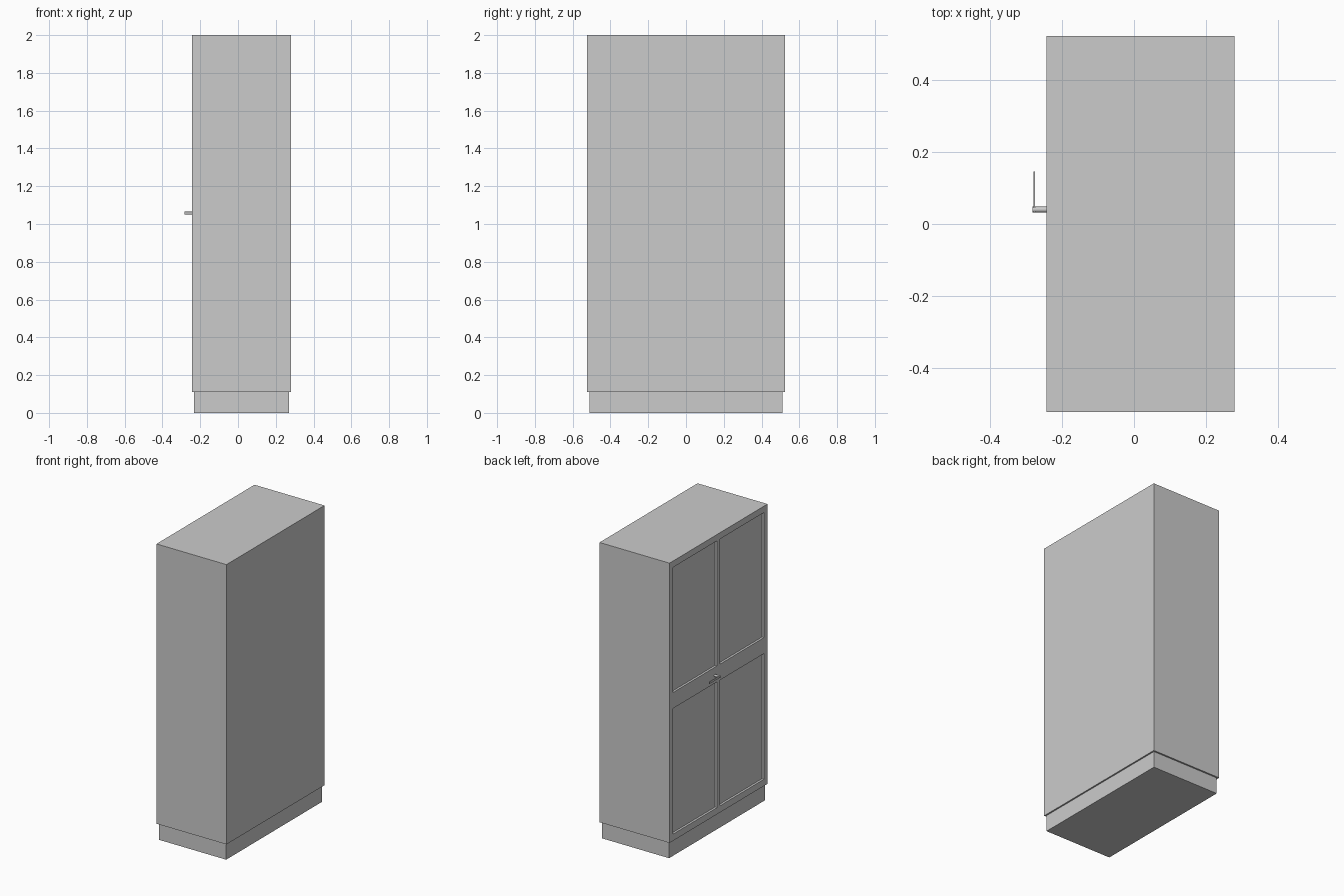
import bpy, bmesh, math
from mathutils import Vector, Matrix

if "Cube" in bpy.data.objects:
    bpy.data.objects.remove(bpy.data.objects["Cube"])


def finish(bm, name):
    bmesh.ops.recalc_face_normals(bm, faces=bm.faces[:])
    me = bpy.data.meshes.new(name)
    bm.to_mesh(me)
    bm.free()
    ob = bpy.data.objects.new(name, me)
    bpy.context.collection.objects.link(ob)
    return ob


def box_bm(lo, hi):
    bm = bmesh.new()
    lo, hi = Vector(lo), Vector(hi)
    m = Matrix.Translation((lo + hi) / 2) @ Matrix.Diagonal((*(hi - lo), 1))
    bmesh.ops.create_cube(bm, size=1, matrix=m)
    return bm


def rod(name, centre, radius, length, axis, sides=24):
    bm = bmesh.new()
    rot = Vector((0, 0, 1)).rotation_difference(Vector(axis)).to_matrix().to_4x4()
    bmesh.ops.create_cone(bm, cap_ends=True, segments=sides, radius1=radius,
                          radius2=radius, depth=length,
                          matrix=Matrix.Translation(centre) @ rot)
    for f in bm.faces:
        f.smooth = len(f.verts) == 4
    for e in bm.edges:
        e.smooth = all(f.smooth for f in e.link_faces)
    return finish(bm, name)


FRONT, BACK = -0.243, 0.28
HALF_W = 0.523

# plinth
finish(box_bm((-0.232, -0.512, 0), (0.27, 0.512, 0.11)), "plinth")

# cabinet body with four recessed door panels on the -x side
bm = box_bm((FRONT, -HALF_W, 0.11), (BACK, HALF_W, 2.0))
y_cuts = (-0.486, -0.016, 0.016, 0.486)
z_cuts = (0.155, 1.004, 1.112, 1.957)
for axis, cuts in (((0, 1, 0), y_cuts), ((0, 0, 1), z_cuts)):
    for c in cuts:
        bmesh.ops.bisect_plane(bm, geom=bm.verts[:] + bm.edges[:] + bm.faces[:],
                               plane_co=Vector(axis) * c, plane_no=axis)
panels = []
for f in bm.faces:
    c = f.calc_center_median()
    if (abs(c.x - FRONT) < 1e-4 and 0.016 < abs(c.y) < 0.486
            and (0.155 < c.z < 1.004 or 1.112 < c.z < 1.957)):
        panels.append(f)
res = bmesh.ops.extrude_discrete_faces(bm, faces=panels)
verts = list({v for f in res["faces"] for v in f.verts})
bmesh.ops.translate(bm, verts=verts, vec=(0.015, 0, 0))
bmesh.ops.dissolve_limit(bm, angle_limit=math.radians(1),
                         verts=bm.verts[:], edges=bm.edges[:])
finish(bm, "cabinet_body")

# door handle: spindle out of the stile and a flat lever
rod("handle_spindle", (-0.2615, 0.04, 1.057), 0.008, 0.041, (1, 0, 0))
finish(box_bm((-0.279, 0.034, 1.050), (-0.2745, 0.146, 1.064)), "handle_lever")
